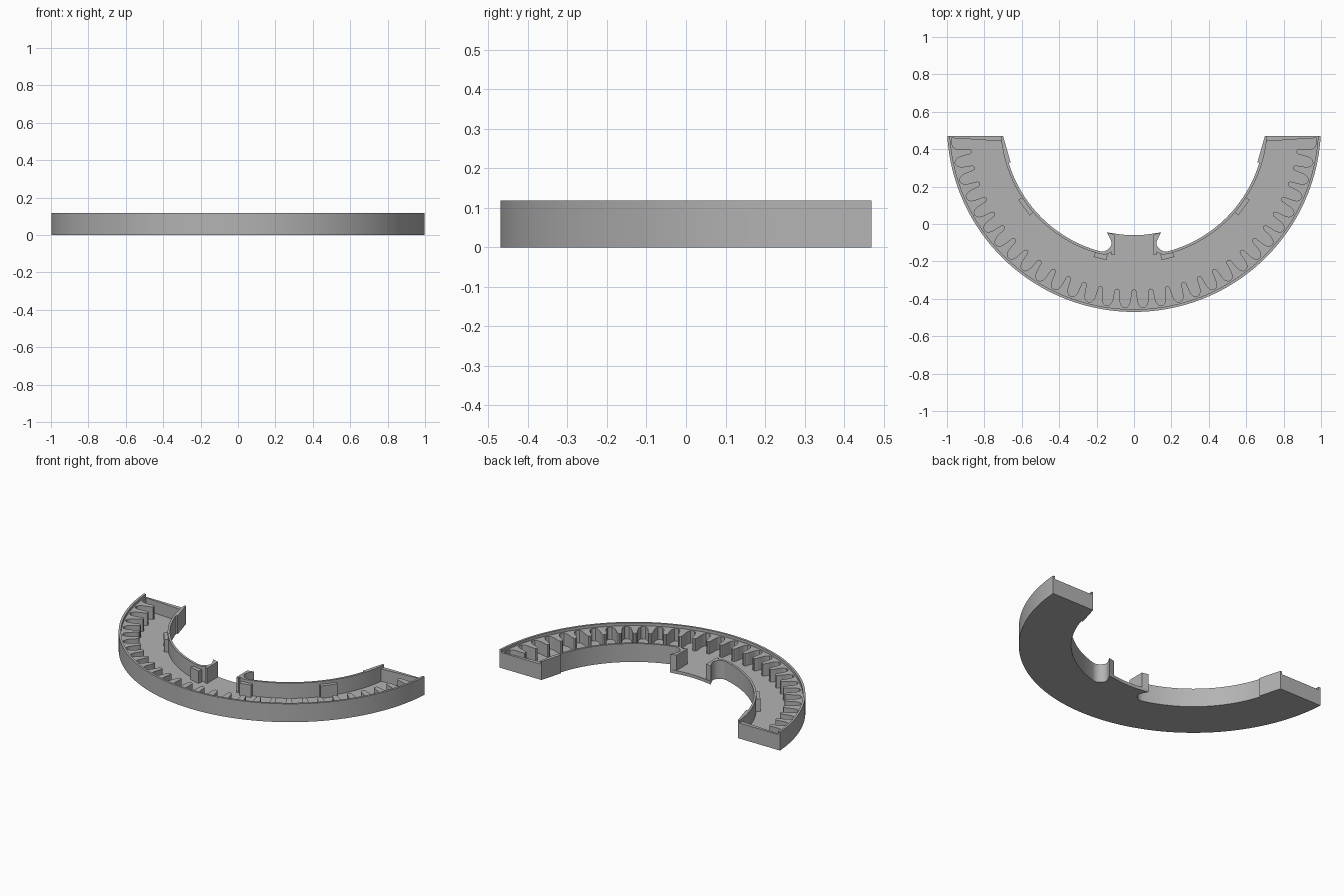
import bpy, bmesh, math

cube = bpy.data.objects.get("Cube")
if cube:
    bpy.data.objects.remove(cube)

CY, END = 0.53, 0.47            # arc centre and flat end, both in y
FLOOR, LOW, TOP = 0.02, 0.1, 0.118

grey = bpy.data.materials.new("plain_grey")
grey.use_nodes = True
grey.diffuse_color = (0.45, 0.45, 0.45, 1)
grey.node_tree.nodes["Principled BSDF"].inputs["Base Color"].default_value = grey.diffuse_color


def polar(r, phi):
    """Point at radius r, phi measured from the front (-y) towards +x."""
    return (r * math.sin(phi), CY - r * math.cos(phi))


def arc(r, a, b, n=64):
    return [polar(r, a + (b - a) * i / n) for i in range(n + 1)]


def limit(r, y=END):
    """Angle at which a circle of radius r reaches the given y."""
    return math.acos((CY - y) / r)


def mirrored(pts):
    return [(-x, y) for x, y in reversed(pts)]


def prism(name, outline, z0, z1):
    bm = bmesh.new()
    base = bm.faces.new([bm.verts.new((x, y, z0)) for x, y in outline])
    new = bmesh.ops.extrude_face_region(bm, geom=[base])["geom"]
    bmesh.ops.translate(bm, vec=(0, 0, z1 - z0),
                        verts=[v for v in new if isinstance(v, bmesh.types.BMVert)])
    bmesh.ops.recalc_face_normals(bm, faces=bm.faces)
    mesh = bpy.data.meshes.new(name)
    bm.to_mesh(mesh)
    bm.free()
    mesh.materials.append(grey)
    ob = bpy.data.objects.new(name, mesh)
    bpy.context.collection.objects.link(ob)
    bpy.ops.object.select_all(action='DESELECT')
    ob.select_set(True)
    bpy.context.view_layer.objects.active = ob
    bpy.ops.object.shade_smooth_by_angle(angle=math.radians(30))
    return ob


# Inner edge of the left half: flat end, arc, rounded notch and hook
notch_start = math.asin(0.18 / 0.7)
hook = [(0.16, -0.147), (0.143, -0.139), (0.13, -0.127), (0.121, -0.112),
        (0.12, -0.1), (0.125, -0.084), (0.145, -0.045)]
inner_edge = [(0.7, END), (0.66, 0.33)] + arc(0.7, limit(0.7, 0.33), notch_start) + hook

# Floor with the rear tab
tab = math.asin(0.105 / 0.59)
floor = inner_edge + arc(0.59, tab, -tab, 12) + mirrored(inner_edge)
floor += arc(1, -limit(1), limit(1), 128)
prism("floor", floor, 0, FLOOR)

# Outer rim
rim = arc(1, -limit(1), limit(1), 128) + arc(0.986, limit(0.986), -limit(0.986), 128)
prism("outer_rim", rim, FLOOR, TOP)

# Scalloped band of teeth: half a tooth as (sideways offset, radius), tip to pocket
TEETH, STEP = 14, math.radians(5.77)
half = [(0, 0.88), (0.009, 0.883), (0.014, 0.893), (0.017, 0.92), (0.02, 0.945),
        (0.026, 0.962), (0.036, 0.974)]
tooth = [(-d, r) for d, r in reversed(half[1:])] + half
band = arc(0.99, limit(0.99, 0.46), -limit(0.99, 0.46), 128)
band.append(polar(0.978, -limit(0.978, 0.46)))
for k in range(-TEETH, TEETH + 1):
    band.append(polar(0.978, (k - 0.5) * STEP))
    band += [polar(r, k * STEP + d / r) for d, r in tooth]
band.append(polar(0.978, (TEETH + 0.5) * STEP))
band.append(polar(0.978, limit(0.978, 0.46)))
prism("teeth_band", band, FLOOR, LOW)

# Parts that exist on both sides
wall = inner_edge + [(0.105, -0.055), (0.105, -0.165), (0.12, -0.165), (0.12, -0.15),
                     (0.15, -0.163)]
wall += arc(0.714, math.asin(0.18 / 0.714), limit(0.714))
end_wall = [(0.71, END), (0.986, END), (0.985, 0.46), (0.87, 0.453), (0.706, 0.442)]


def block(a, b):
    return arc(0.708, a, b, 1) + arc(0.738, b, a, 1)


parts = {
    "inner_wall": (wall, TOP),
    "end_wall": (end_wall, LOW),
    "front_block": (block(math.radians(11.5), math.radians(17)), LOW),
    "side_block": (block(math.radians(49), math.radians(57)), LOW),
}
for name, (outline, height) in parts.items():
    prism("left_" + name, outline, FLOOR, height)
    prism("right_" + name, mirrored(outline), FLOOR, height)
